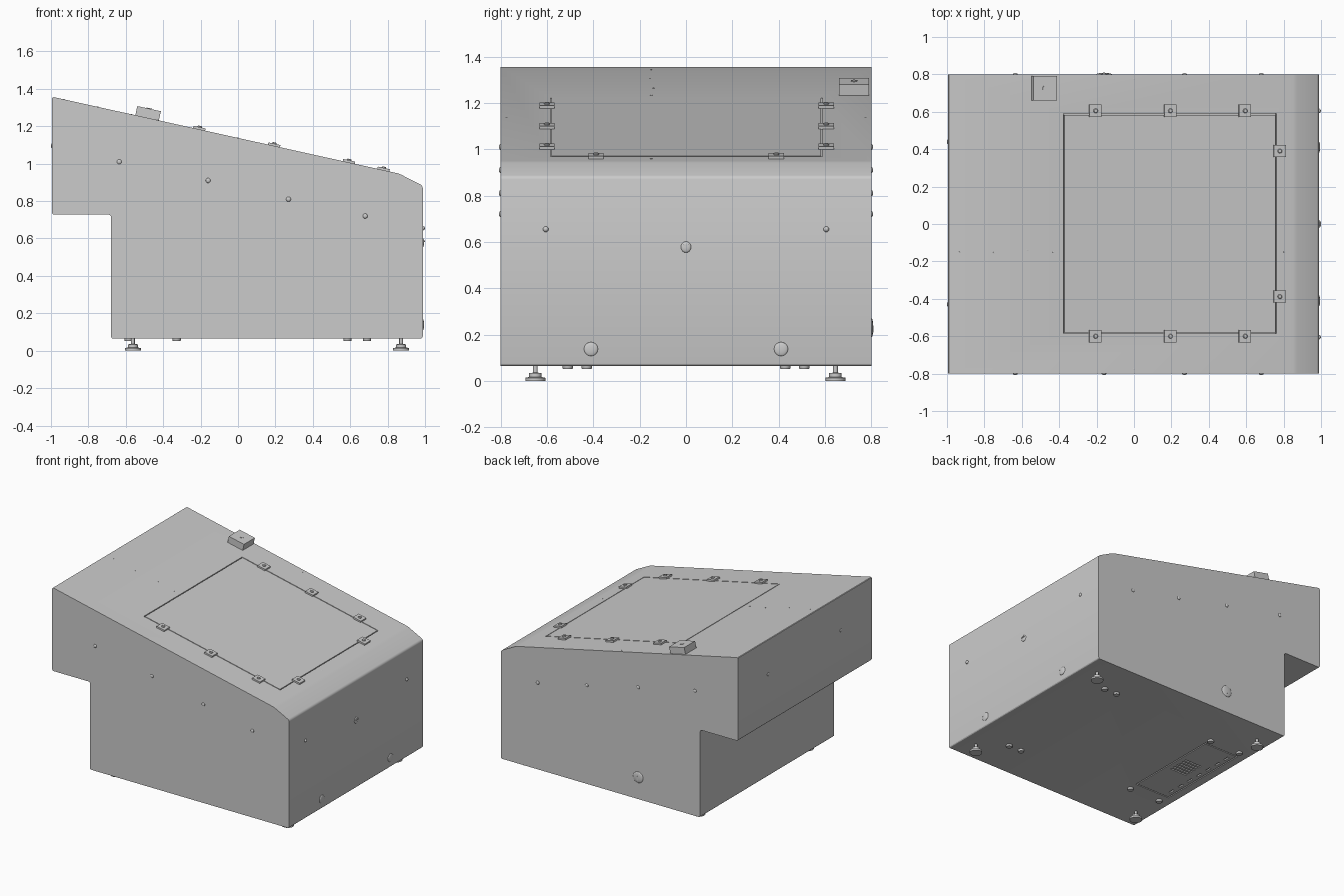
import bpy, bmesh, math
from mathutils import Vector

if "Cube" in bpy.data.objects:
    bpy.data.objects.remove(bpy.data.objects["Cube"])

SLOPE = (1.358 - 0.947) / (0.861 + 0.995)
A = math.atan(SLOPE)


def finish(name, bm, smooth=False):
    bmesh.ops.recalc_face_normals(bm, faces=bm.faces)
    me = bpy.data.meshes.new(name)
    bm.to_mesh(me)
    bm.free()
    ob = bpy.data.objects.new(name, me)
    bpy.context.collection.objects.link(ob)
    if smooth:
        bpy.ops.object.select_all(action='DESELECT')
        ob.select_set(True)
        bpy.context.view_layer.objects.active = ob
        bpy.ops.object.shade_smooth_by_angle(angle=math.radians(35))
    return ob


def box(name, loc, size, tilt=0):
    bm = bmesh.new()
    bmesh.ops.create_cube(bm, size=1)
    bmesh.ops.scale(bm, vec=size, verts=bm.verts)
    ob = finish(name, bm)
    ob.location = loc
    ob.rotation_euler = (0, tilt, 0)
    return ob


def lathe(name, loc, pts, tilt=0, seg=24):
    # revolve an (r, z) profile around z
    bm = bmesh.new()
    vs = [bm.verts.new((r, 0, z)) for r, z in pts]
    es = [bm.edges.new(p) for p in zip(vs, vs[1:])]
    bmesh.ops.spin(bm, geom=vs + es, cent=(0, 0, 0), axis=(0, 0, 1),
                   angle=2 * math.pi, steps=seg)
    bmesh.ops.remove_doubles(bm, verts=bm.verts, dist=1e-5)
    ob = finish(name, bm, True)
    ob.location = loc
    ob.rotation_euler = (0, tilt, 0)
    return ob


def dome(name, loc, scale):
    bm = bmesh.new()
    bmesh.ops.create_uvsphere(bm, u_segments=20, v_segments=10, radius=1)
    bmesh.ops.scale(bm, vec=scale, verts=bm.verts)
    ob = finish(name, bm, True)
    ob.location = loc
    return ob


def on_slope(x, y, h=0):
    return (x + h * math.sin(A), y, 1.358 - SLOPE * (x + 0.995) + h * math.cos(A))


def cut(ob, cutters):
    for c in cutters:
        m = ob.modifiers.new("cut", 'BOOLEAN')
        m.operation = 'DIFFERENCE'
        m.solver = 'EXACT'
        m.object = c
        bpy.context.view_layer.objects.active = ob
        bpy.context.view_layer.update()
        bpy.ops.object.modifier_apply(modifier=m.name)
        bpy.data.objects.remove(c)


# cabinet body: side profile extruded along y, with lightly rounded corners
profile = [(-0.995, 1.358), (0.861, 0.947), (0.988, 0.882), (0.988, 0.065),
           (-0.679, 0.065), (-0.679, 0.727), (-0.995, 0.727)]
bm = bmesh.new()
face = bm.faces.new([bm.verts.new((x, -0.8, z)) for x, z in profile])
ext = bmesh.ops.extrude_face_region(bm, geom=[face])
bmesh.ops.translate(bm, vec=(0, 1.6, 0),
                    verts=[v for v in ext['geom'] if isinstance(v, bmesh.types.BMVert)])
long_edges = [e for e in bm.edges if abs(e.verts[0].co.y - e.verts[1].co.y) > 1]
bmesh.ops.bevel(bm, geom=long_edges, offset=0.012, segments=3, profile=0.5, affect='EDGES')
body = finish("cabinet_body", bm)

# recesses for the top hatch and the vent panel underneath
hl, hw = 1.14 / math.cos(A), 1.175
cut(body, [box("hatch_recess", on_slope(0.192, 0.002), (hl, hw, 0.06), A),
           box("vent_recess", (-0.465, 0.01, 0.065), (0.29, 0.74, 0.03))])
bpy.ops.object.select_all(action='DESELECT')
body.select_set(True)
bpy.context.view_layer.objects.active = body
bpy.ops.object.shade_smooth_by_angle(angle=math.radians(25))

# hatch with a narrow gap around it
box("top_hatch", on_slope(0.192, 0.002, -0.015), (hl - 0.012, hw - 0.012, 0.03), A)

# vent panel with louvres and a row of short slots
vent = box("vent_panel", (-0.465, 0.01, 0.0725), (0.274, 0.724, 0.015))
slots = [box("louvre", (-0.435, 0.035 + (i - 2.5) * 0.03, 0.065), (0.14, 0.012, 0.02))
         for i in range(6)]
slots += [box("slot", (-0.57, 0.015 + (i - 3) * 0.098, 0.065), (0.014, 0.045, 0.02))
          for i in range(7)]
cut(vent, slots)

# hatch clamps
clamps = [(x, y) for x in (-0.208, 0.192, 0.592) for y in (-0.6, 0.605)]
clamps += [(0.777, -0.388), (0.777, 0.39)]
for x, y in clamps:
    box("clamp_plate", on_slope(x, y, 0.005), (0.066, 0.066, 0.014), A)
    lathe("clamp_screw", on_slope(x, y, 0.011),
          [(0, 0), (0.012, 0), (0.012, 0.005), (0.009, 0.008), (0, 0.008)], A, 16)

# control box on the rear of the slope
box("control_box", on_slope(-0.486, 0.725, 0.023), (0.129, 0.13, 0.054), A)
lathe("control_button", on_slope(-0.486, 0.725, 0.049),
      [(0, 0), (0.014, 0), (0.014, 0.004), (0, 0.004)], A, 16)

# tiny rivets along the slope
for x, y in [(-0.93, -0.15), (-0.75, -0.155), (-0.57, -0.14), (-0.43, -0.15),
             (0.805, -0.15), (0, -0.775), (0, 0.775)]:
    lathe("slope_rivet", on_slope(x, y, -0.001),
          [(0, 0), (0.005, 0), (0.005, 0.002), (0, 0.003)], A, 10)

# side bolts, front and back
for x, z in [(-0.635, 1.01), (-0.16, 0.91), (0.27, 0.81), (0.68, 0.72)]:
    for s in (-1, 1):
        dome("side_bolt", (x, 0.8 * s, z), (0.013, 0.007, 0.013))

# left end bolts
for y in (-0.43, 0.44):
    dome("left_bolt", (-0.995, y, 1.095), (0.005, 0.012, 0.012))

# right end bolts, shallow caps and central latch
for s in (-1, 1):
    dome("right_bolt", (0.988, 0.605 * s, 0.655), (0.011, 0.012, 0.012))
    dome("right_cap", (0.988, 0.41 * s, 0.138), (0.007, 0.03, 0.03))
dome("latch_base", (0.988, 0, 0.578), (0.007, 0.022, 0.024))
box("latch_lip", (0.992, 0, 0.585), (0.014, 0.026, 0.008))

# back inlet
dome("back_inlet", (-0.16, 0.8, 0.23), (0.042, 0.008, 0.042))
box("inlet_key", (-0.16, 0.804, 0.225), (0.01, 0.012, 0.03))

# levelling feet
for x in (-0.562, 0.872):
    for y in (-0.65, 0.645):
        lathe("levelling_foot", (x, y, 0),
              [(0, 0), (0.043, 0), (0.043, 0.014), (0.027, 0.017), (0.027, 0.034),
               (0.01, 0.036), (0.01, 0.07), (0, 0.07)])

# small pads under the floor
for x, y in [(0.69, 0.51), (0.585, 0.51), (-0.328, 0.428), (-0.585, 0.428)]:
    for s in (-1, 1):
        lathe("floor_pad", (x, y * s, 0),
              [(0, 0.051), (0.02, 0.051), (0.022, 0.054), (0.022, 0.07), (0, 0.07)])
